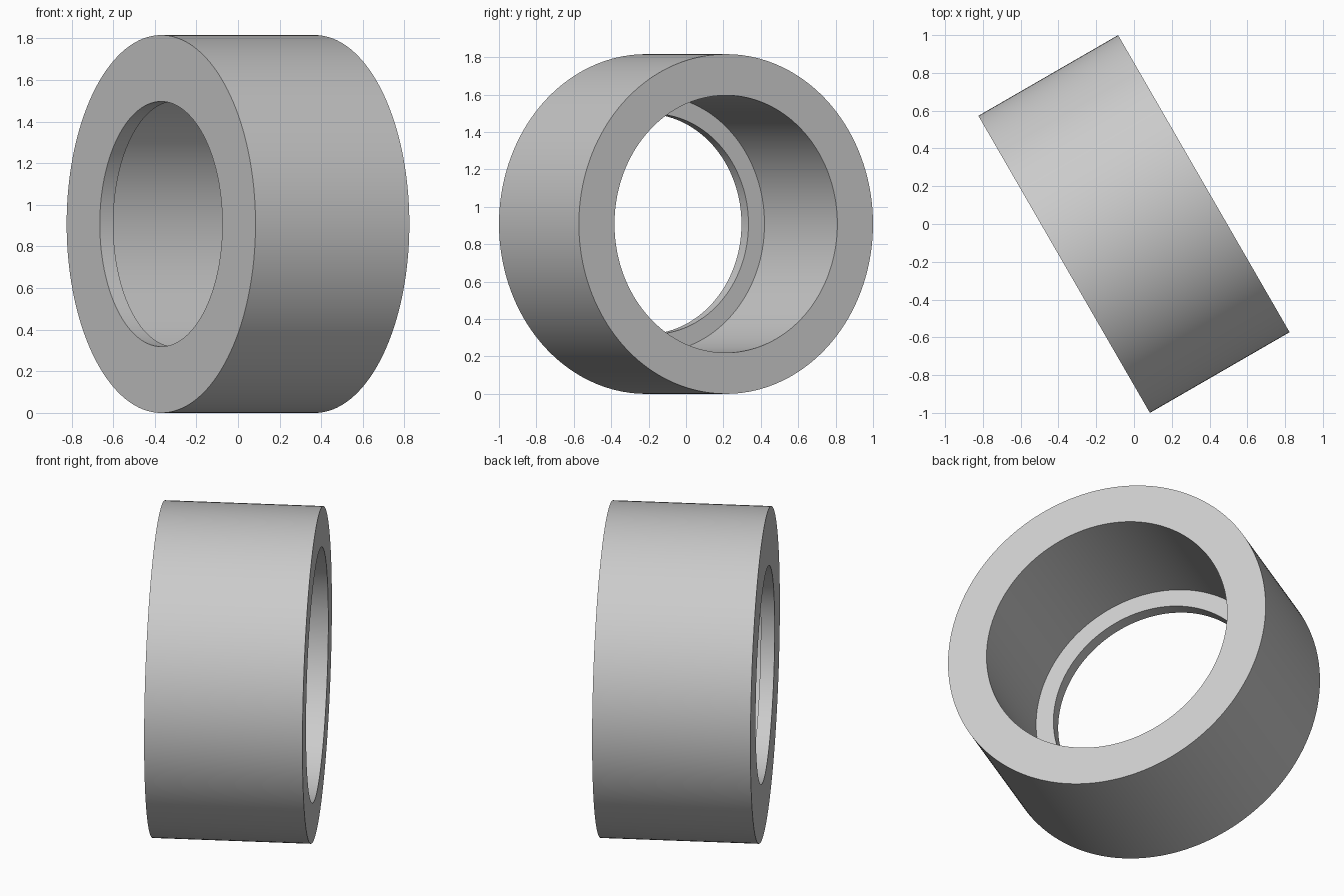
import bpy
import bmesh
from math import radians, tau
from mathutils import Matrix, Vector

cube = bpy.data.objects.get("Cube")
if cube:
    bpy.data.objects.remove(cube, do_unlink=True)

OUTER, BORE, LIP = 0.908, 0.688, 0.589   # radii
HALF = 0.427                             # half the length
LIP_DEPTH = 0.075
SEGMENTS = 160

# Plain grey material
grey = bpy.data.materials.new("light grey")
grey.use_nodes = True
colour = (0.6, 0.6, 0.6, 1)
grey.diffuse_color = colour
grey.node_tree.nodes["Principled BSDF"].inputs["Base Color"].default_value = colour

# Closed cross-section (radius, axial position): sleeve with a lip at one end
step = -HALF + LIP_DEPTH
profile = [(LIP, -HALF), (OUTER, -HALF), (OUTER, HALF),
           (BORE, HALF), (BORE, step), (LIP, step)]

bm = bmesh.new()
verts = [bm.verts.new((r, 0, z)) for r, z in profile]
edges = [bm.edges.new((v, verts[(i + 1) % len(verts)])) for i, v in enumerate(verts)]
bmesh.ops.spin(bm, geom=verts + edges, cent=(0, 0, 0), axis=(0, 0, 1),
               angle=tau, steps=SEGMENTS, use_merge=True)
bmesh.ops.remove_doubles(bm, verts=bm.verts, dist=1e-5)
bmesh.ops.recalc_face_normals(bm, faces=bm.faces)

# Lay the axis flat, turn it in plan, and rest the sleeve on the ground
bm.transform(Matrix.Translation(Vector((0, 0, OUTER)))
             @ Matrix.Rotation(radians(30), 4, "Z")
             @ Matrix.Rotation(radians(90), 4, "Y"))

mesh = bpy.data.meshes.new("bearing_sleeve")
bm.to_mesh(mesh)
bm.free()
mesh.materials.append(grey)

sleeve = bpy.data.objects.new("bearing_sleeve", mesh)
bpy.context.collection.objects.link(sleeve)
bpy.ops.object.select_all(action="DESELECT")
sleeve.select_set(True)
bpy.context.view_layer.objects.active = sleeve
bpy.ops.object.shade_smooth_by_angle(angle=radians(30))
